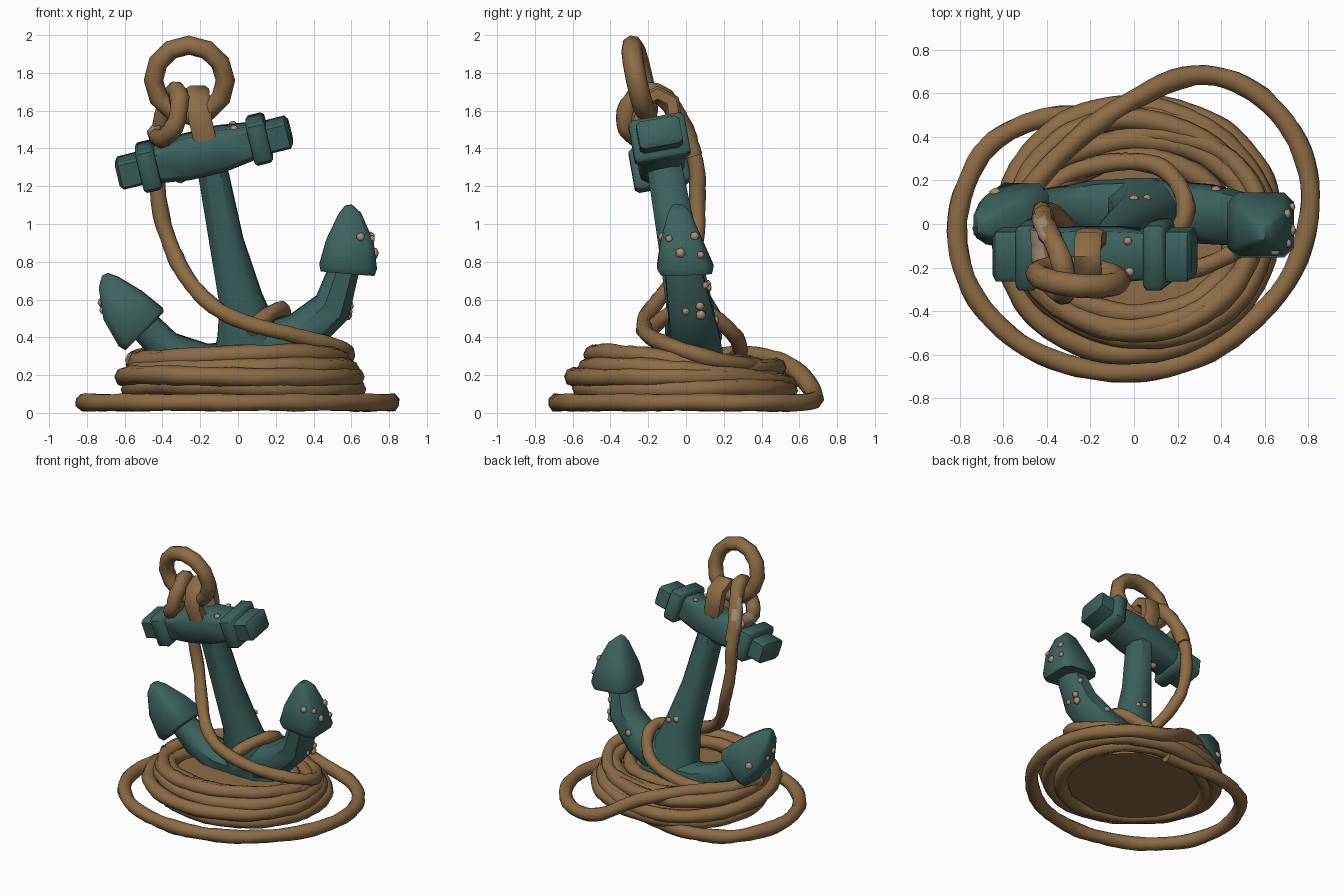
import bpy, bmesh, math, random
from mathutils import Vector, Matrix

if "Cube" in bpy.data.objects:
    bpy.data.objects.remove(bpy.data.objects["Cube"])

random.seed(4)


def material(name, rgb):
    m = bpy.data.materials.new(name)
    m.diffuse_color = (*rgb, 1)
    m.use_nodes = True
    m.node_tree.nodes["Principled BSDF"].inputs["Base Color"].default_value = m.diffuse_color
    return m


TEAL = material("weathered teal iron", (0.045, 0.122, 0.108))
ROPE = material("tan rope", (0.262, 0.15, 0.06))
SHELL = material("pale barnacle", (0.38, 0.27, 0.18))


def finish(bm, name, mat, angle=48):
    bmesh.ops.recalc_face_normals(bm, faces=bm.faces)
    me = bpy.data.meshes.new(name)
    bm.to_mesh(me)
    bm.free()
    me.materials.append(mat)
    ob = bpy.data.objects.new(name, me)
    bpy.context.collection.objects.link(ob)
    bpy.ops.object.select_all(action='DESELECT')
    ob.select_set(True)
    bpy.context.view_layer.objects.active = ob
    bpy.ops.object.shade_smooth_by_angle(angle=math.radians(angle))
    return ob


def skin(rings, closed=False):
    """Bridge rings of points into a tube, capped unless closed."""
    bm = bmesh.new()
    vs = [[bm.verts.new(p) for p in r] for r in rings]
    k = len(vs[0])
    for i in range(len(vs) if closed else len(vs) - 1):
        a, b = vs[i], vs[(i + 1) % len(vs)]
        for j in range(k):
            bm.faces.new((a[j], a[(j + 1) % k], b[(j + 1) % k], b[j]))
    if not closed:
        bm.faces.new(vs[0])
        bm.faces.new(vs[-1])
    return bm


def bar(name, path, sizes, side, mat=TEAL, chamfer=0.3):
    """Chamfered rectangular bar; sizes are half width and half depth per station."""
    pts, side, rings = [Vector(p) for p in path], Vector(side).normalized(), []
    c = 1 - chamfer
    outline = [(1, -c), (1, c), (c, 1), (-c, 1), (-1, c), (-1, -c), (-c, -1), (c, -1)]
    for i, p in enumerate(pts):
        t = pts[min(i + 1, len(pts) - 1)] - pts[max(i - 1, 0)]
        n = side.cross(t).normalized()
        w, d = sizes[i]
        rings.append([p + n * w * u + side * d * v for u, v in outline])
    return finish(skin(rings), name, mat)


def spline(path, closed, steps=6):
    """Smooth curve through the control points."""
    p, n, out = [Vector(q) for q in path], len(path), []
    get = (lambda i: p[i % n]) if closed else (lambda i: p[max(0, min(n - 1, i))])
    for i in range(n if closed else n - 1):
        a, b, c, d = (get(i + k) for k in (-1, 0, 1, 2))
        for s in range(steps):
            t = s / steps
            out.append(0.5 * (2 * b + (c - a) * t + (2 * a - 5 * b + 4 * c - d) * t * t
                              + (3 * b - a - 3 * c + d) * t ** 3))
    return out if closed else out + [p[-1]]


def rope(name, path, r=0.045, closed=False):
    """Slightly lumpy old rope."""
    pts, rings = spline(path, closed), []
    n = len(pts)
    for i, p in enumerate(pts):
        t = (pts[(i + 1) % n] - pts[i - 1]) if closed else pts[min(i + 1, n - 1)] - pts[max(i - 1, 0)]
        t.normalize()
        if closed:
            u = Vector((0, 0, 1))
        elif i == 0:
            u = t.orthogonal()
        u = (u - t * u.dot(t)).normalized()
        v = t.cross(u)
        ring = []
        for j in range(8):
            a = math.tau * j / 8
            rr = r * (1 + 0.05 * math.cos(2 * a + i * 0.8) + random.uniform(-0.05, 0.05))
            ring.append(p + (u * math.cos(a) + v * math.sin(a)) * rr)
        rings.append(ring)
    return finish(skin(rings, closed), name, ROPE, 75)


# The whole anchor leans backwards in one plane
def lean(x, z, dy=0.0):
    return (x, 0.12 - 0.18 * z + dy, z)


DEPTH = (0, 1, 0.18)
FLAT = (0, 1, 0.03)

# Shank and the two curved arms
shank = bar("shank", [lean(0.07, 0.22), lean(0.05, 0.42), lean(0.015, 0.6), lean(-0.06, 0.9), lean(-0.16, 1.42)],
            [(0.22, 0.13), (0.16, 0.13), (0.115, 0.12), (0.09, 0.105), (0.075, 0.088)], DEPTH, chamfer=0.5)
arm_left = bar("left_arm", [lean(0.15, 0.25), lean(-0.18, 0.26), lean(-0.38, 0.34), lean(-0.55, 0.52)],
               [(0.12, 0.13), (0.1, 0.12), (0.09, 0.1), (0.075, 0.08)], DEPTH, chamfer=0.5)
arm_right = bar("right_arm", [lean(0.0, 0.28), lean(0.33, 0.41), lean(0.5, 0.56), lean(0.575, 0.8)],
                [(0.14, 0.13), (0.115, 0.13), (0.1, 0.115), (0.075, 0.09)], DEPTH, chamfer=0.5)

# Pointed flukes
fluke_sizes = [(0.143, 0.135), (0.153, 0.15), (0.126, 0.112), (0.06, 0.062), (0.018, 0.03)]
fluke_right = bar("right_fluke", [lean(0.58, 0.74, 0.015), lean(0.583, 0.775, 0.015), lean(0.592, 0.91, 0.02),
                                  lean(0.592, 1.055, 0.035), lean(0.585, 1.1, 0.035)], fluke_sizes, FLAT)
fluke_left = bar("left_fluke", [lean(-0.495, 0.435), lean(-0.515, 0.455), lean(-0.61, 0.57), lean(-0.685, 0.69), lean(-0.704, 0.733)],
                 fluke_sizes, FLAT)

# Crossbar with two collars and narrower ends
mid = Vector((-0.18, -0.14, 1.378))
along = Vector((1, 0, 0.245)).normalized()


def on_bar(ts):
    return [mid + along * t for t in ts]


stock = bar("stock", on_bar((-0.3, -0.1, 0.1, 0.3)), [(0.085, 0.105), (0.112, 0.12), (0.112, 0.12), (0.085, 0.105)], DEPTH)
for label, s in (("left", -1), ("right", 1)):
    bar(label + "_collar", on_bar([s * 0.302 - 0.05, s * 0.302 - 0.035, s * 0.302 + 0.035, s * 0.302 + 0.05]),
        [(0.103, 0.135), (0.116, 0.15), (0.116, 0.15), (0.103, 0.135)], DEPTH, chamfer=0.15)
    bar(label + "_stock_end", on_bar([s * 0.34, s * 0.455, s * 0.472]),
        [(0.075, 0.115), (0.075, 0.115), (0.055, 0.09)], DEPTH, chamfer=0.2)

# Large ring and the band that holds it
rings = []
tilt = Matrix.Translation((-0.257, -0.245, 1.76)) @ Matrix.Rotation(math.radians(-5), 4, 'Z') @ Matrix.Rotation(math.radians(102), 4, 'X')
for i in range(12):
    a = math.tau * i / 12
    rings.append([tilt @ Vector(((0.191 + 0.052 * math.cos(b)) * math.cos(a),
                                 (0.191 + 0.052 * math.cos(b)) * math.sin(a), 0.056 * math.sin(b)))
                  for b in (math.tau * j / 8 for j in range(8))])
finish(skin(rings, True), "ring", ROPE, 60)
bar("ring_band", [(-0.17, -0.225, 1.43), (-0.2, -0.25, 1.55), (-0.21, -0.225, 1.65), (-0.215, -0.15, 1.69),
                  (-0.21, -0.075, 1.65), (-0.2, -0.06, 1.55), (-0.17, -0.08, 1.43)],
    [(0.042, 0.062)] * 7, (1, 0, 0), ROPE, chamfer=0.35)

# Rope knotted on the ring, with a pale worn patch on its upper side
knot = rope("knot", [(-0.42, 0.04, 1.36), (-0.41, -0.01, 1.5), (-0.37, -0.08, 1.63), (-0.33, -0.18, 1.705),
                     (-0.31, -0.29, 1.65), (-0.33, -0.32, 1.53), (-0.39, -0.26, 1.46), (-0.42, -0.14, 1.46), (-0.43, -0.02, 1.48)], 0.051)
knot.data.materials.append(SHELL)
for f in knot.data.polygons:
    if f.center.x < -0.41 and f.normal.z > 0.1 and -0.17 < f.center.y < 0.03 and f.center.z > 1.44:
        f.material_index = 1

# Rope hanging down and laid over the coil, and the loop around the arm
rope("hanging_rope", [(-0.42, -0.02, 1.47), (-0.425, 0.05, 1.33), (-0.42, 0.06, 1.12), (-0.37, 0.05, 0.92),
                      (-0.28, -0.04, 0.73), (-0.15, -0.16, 0.58), (0.02, -0.22, 0.485), (0.3, -0.2, 0.41),
                      (0.53, -0.07, 0.35), (0.57, 0.12, 0.29), (0.4, 0.33, 0.25), (0.1, 0.41, 0.24), (-0.2, 0.37, 0.22)], 0.043)
rope("loop_over_arm", [(0.07, -0.19, 0.44), (0.16, -0.09, 0.52), (0.235, 0.04, 0.55), (0.21, 0.17, 0.49),
                       (0.1, 0.27, 0.39), (-0.12, 0.28, 0.31), (-0.35, 0.2, 0.27), (-0.47, 0.03, 0.25)], 0.042)

# Stacked coil: height, radii, centre, backward drop
layers = [(0.125, 0.6, 0.55, 0.03, 0.0, 0.01), (0.18, 0.61, 0.57, 0.0, -0.03, 0.02),
          (0.215, 0.57, 0.51, 0.03, -0.02, 0.035), (0.275, 0.54, 0.44, 0.01, -0.05, 0.035),
          (0.265, 0.55, 0.48, 0.0, 0.0, 0.035), (0.26, 0.46, 0.36, 0.0, -0.06, 0.01), (0.12, 0.52, 0.48, 0, -0.02, 0)]
for k, (z, rx, ry, cx, cy, drop) in enumerate(layers):
    pts = []
    for i in range(14):
        a = math.tau * i / 14
        wob = 1 + 0.015 * math.sin(3 * a + k * 2)
        pts.append((cx + rx * wob * math.cos(a), cy + ry * wob * math.sin(a),
                    z - drop * math.sin(a) + 0.012 * math.sin(2 * a + k)))
    rope("coil_%d" % (k + 1), pts, 0.05, True)

# Loose loop spilling onto the ground
rope("ground_loop", [(-0.55, -0.1, 0.28), (-0.48, 0.15, 0.3), (-0.25, 0.4, 0.3), (0.0, 0.57, 0.235), (0.28, 0.683, 0.09),
                     (0.55, 0.61, 0.055), (0.75, 0.38, 0.055), (0.81, 0.08, 0.055), (0.7, -0.27, 0.055), (0.4, -0.56, 0.055),
                     (0.1, -0.67, 0.055), (-0.2, -0.67, 0.055), (-0.52, -0.55, 0.055), (-0.75, -0.3, 0.055),
                     (-0.812, 0.02, 0.055), (-0.7, 0.32, 0.055), (-0.5, 0.46, 0.055), (-0.25, 0.5, 0.06), (0.1, 0.47, 0.08)], 0.048)

# Solid filling inside the coil
bm = bmesh.new()
bmesh.ops.create_cone(bm, cap_ends=True, segments=12, radius1=0.5, radius2=0.46, depth=0.13,
                      matrix=Matrix.Translation((-0.02, -0.02, 0.165)) @ Matrix.Diagonal((1, 0.88, 1, 1)))
finish(bm, "coil_core", ROPE)

# Barnacles snapped onto the iron
spots = {fluke_right: [(0.75, -0.09, 0.94), (0.75, 0.06, 0.96), (0.75, -0.03, 0.85), (0.75, 0.08, 0.84), (0.65, -0.2, 0.95)],
         arm_right: [(0.62, 0.0, 0.53), (0.62, 0.08, 0.56), (0.62, 0.08, 0.51), (0.6, 0.15, 0.68), (0.38, 0.2, 0.5)],
         fluke_left: [(-0.75, 0.04, 0.54), (-0.75, -0.02, 0.58), (-0.65, 0.2, 0.52)],
         shank: [(0.06, 0.2, 0.68), (0.0, 0.2, 0.7)],
         stock: [(-0.03, -0.08, 1.55), (-0.02, -0.22, 1.5), (-0.3, -0.15, 1.2)]}
bpy.context.view_layer.update()
bm = bmesh.new()
for ob, places in spots.items():
    for i, p in enumerate(places):
        ok, loc, nor, face = ob.closest_point_on_mesh(Vector(p))
        turn = nor.to_track_quat('Z', 'Y').to_matrix().to_4x4()
        bmesh.ops.create_icosphere(bm, subdivisions=1, radius=0.022 + 0.004 * (i % 3),
                                   matrix=Matrix.Translation(loc) @ turn @ Matrix.Diagonal((1, 1, 0.7, 1)))
finish(bm, "barnacles", SHELL)
